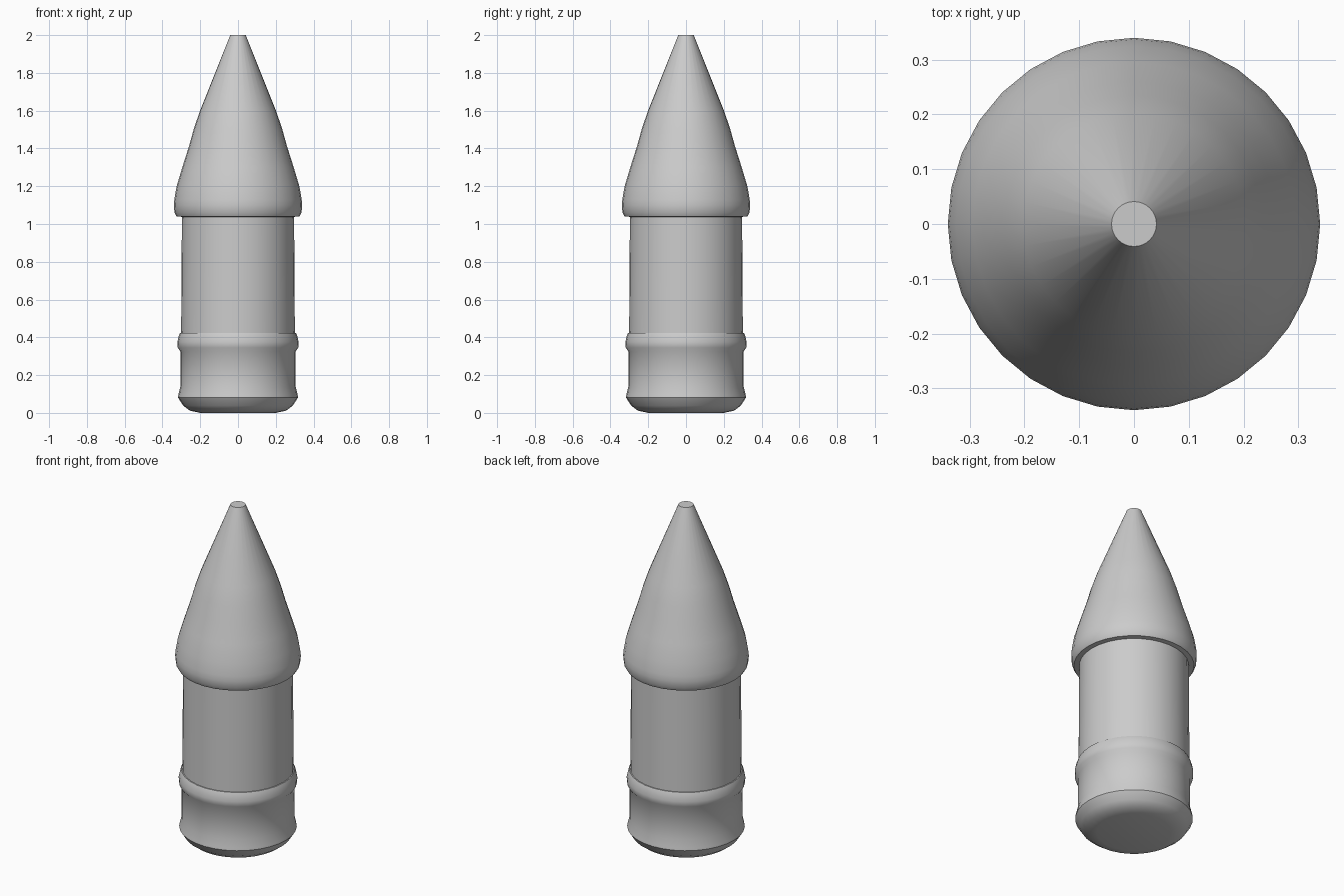
import bpy, bmesh, math

if "Cube" in bpy.data.objects:
    bpy.data.objects.remove(bpy.data.objects["Cube"])

SIDES = 32


def lathe(name, profile, cap_bottom=False, cap_top=False):
    """Revolve a list of (radius, z) points about the z axis."""
    bm = bmesh.new()
    rings = []
    for r, z in profile:
        rings.append([bm.verts.new((r * math.cos(2 * math.pi * i / SIDES),
                                    r * math.sin(2 * math.pi * i / SIDES), z))
                      for i in range(SIDES)])
    for a, b in zip(rings, rings[1:]):
        for i in range(SIDES):
            j = (i + 1) % SIDES
            bm.faces.new((a[i], a[j], b[j], b[i]))
    if cap_bottom:
        bm.faces.new(rings[0][::-1])
    if cap_top:
        bm.faces.new(rings[-1])
    mesh = bpy.data.meshes.new(name)
    bm.to_mesh(mesh)
    bm.free()
    obj = bpy.data.objects.new(name, mesh)
    bpy.context.collection.objects.link(obj)
    bpy.ops.object.select_all(action='DESELECT')
    obj.select_set(True)
    bpy.context.view_layer.objects.active = obj
    bpy.ops.object.shade_smooth_by_angle(angle=math.radians(40))
    return obj


# Rounded base with a flared foot and the raised band
lathe("casing_base", [(0.20, 0.0), (0.255, 0.012), (0.29, 0.038), (0.318, 0.082),
                      (0.316, 0.095), (0.305, 0.14), (0.305, 0.325), (0.319, 0.345),
                      (0.321, 0.375), (0.313, 0.41), (0.307, 0.424), (0.301, 0.424)],
      cap_bottom=True)

# Slightly tapered middle sleeve
lathe("middle_sleeve", [(0.301, 0.424), (0.297, 1.038)])

# Pointed nose with rounded collar and blunt flat tip
lathe("nose_cone", [(0.297, 1.038), (0.325, 1.04), (0.336, 1.06), (0.34, 1.10),
                    (0.337, 1.13), (0.325, 1.20), (0.295, 1.30), (0.26, 1.41),
                    (0.235, 1.50), (0.203, 1.595), (0.041, 2.0)],
      cap_top=True)
